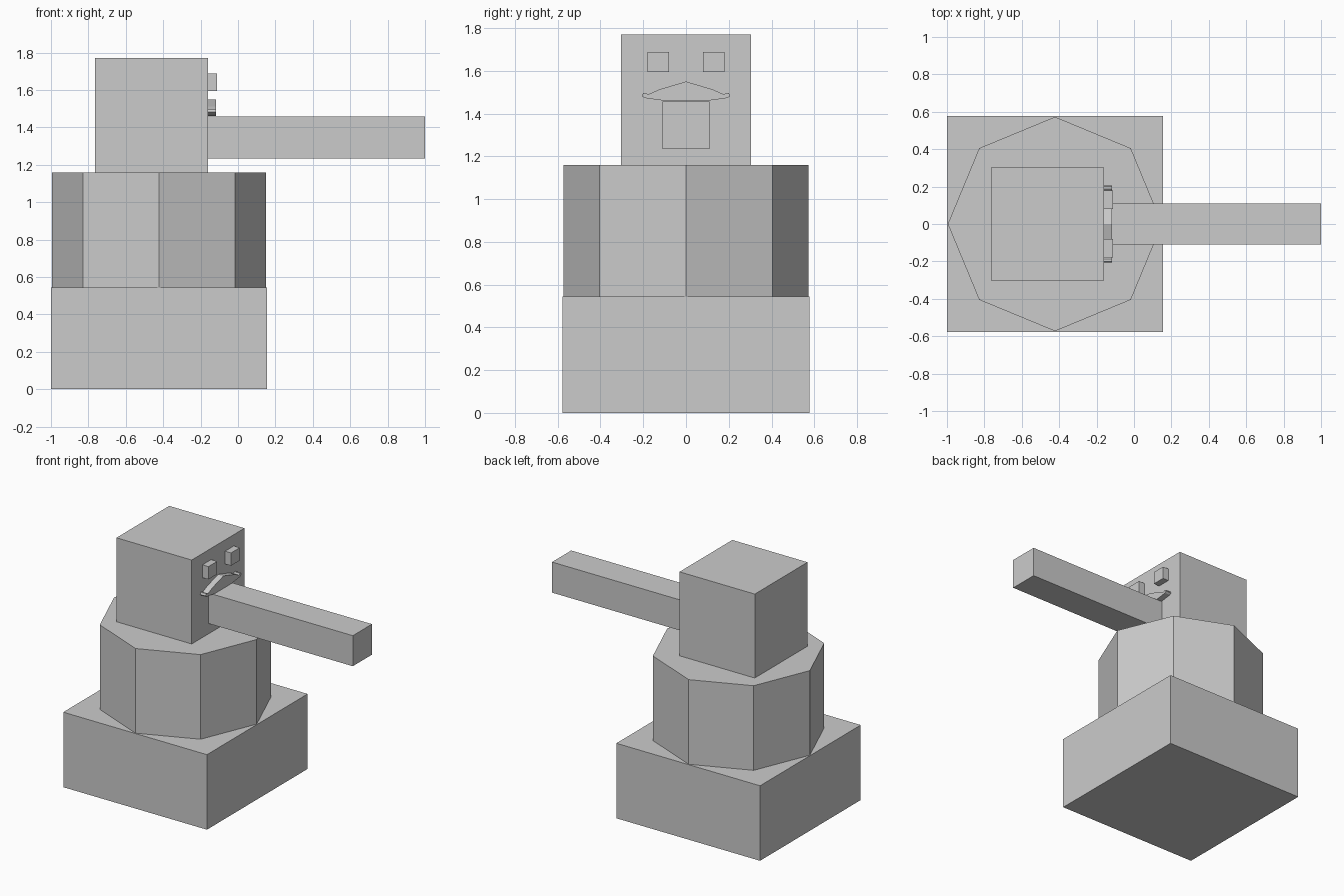
import bpy, bmesh, math

if "Cube" in bpy.data.objects:
    bpy.data.objects.remove(bpy.data.objects["Cube"])

CX = -0.4225  # shared axis of base, body and head


def box(name, x, y, z):
    bpy.ops.mesh.primitive_cube_add(size=1, location=[(a + b) / 2 for a, b in (x, y, z)])
    ob = bpy.context.object
    ob.name = name
    ob.scale = [b - a for a, b in (x, y, z)]
    bpy.ops.object.transform_apply(location=False, rotation=False, scale=True)
    return ob


def plate(name, profile, x0, x1):
    # extrude a (y, z) outline along x
    bm = bmesh.new()
    face = bm.faces.new([bm.verts.new((x0, y, z)) for y, z in profile])
    ext = bmesh.ops.extrude_face_region(bm, geom=[face])
    moved = [v for v in ext["geom"] if isinstance(v, bmesh.types.BMVert)]
    bmesh.ops.translate(bm, verts=moved, vec=(x1 - x0, 0, 0))
    bmesh.ops.recalc_face_normals(bm, faces=bm.faces)
    mesh = bpy.data.meshes.new(name)
    bm.to_mesh(mesh)
    bm.free()
    ob = bpy.data.objects.new(name, mesh)
    bpy.context.collection.objects.link(ob)
    return ob


# Square base
box("base", (-1.0, 0.155), (-0.578, 0.578), (0, 0.545))

# Eight-sided body, corners on the axes
bpy.ops.mesh.primitive_cylinder_add(vertices=8, radius=0.573, depth=0.615,
                                    location=(CX, 0, 0.8525))
bpy.context.object.name = "body"

# Head and long nose
box("head", (-0.765, -0.16), (-0.303, 0.303), (1.16, 1.77))
box("nose", (-0.16, 1.0), (-0.11, 0.11), (1.235, 1.457))

# Eyes
for side, name in ((-1, "eye_right"), (1, "eye_left")):
    box(name, (-0.16, -0.112), sorted((side * 0.08, side * 0.18)), (1.595, 1.688))

# Moustache with curled tips
half = [(0.125, 1.513), (0.178, 1.489), (0.188, 1.497), (0.2, 1.497),
        (0.207, 1.483), (0.195, 1.473), (0.10, 1.46)]
outline = [(0, 1.55)] + half + [(-y, z) for y, z in reversed(half)]
plate("moustache", outline, -0.16, -0.117)
